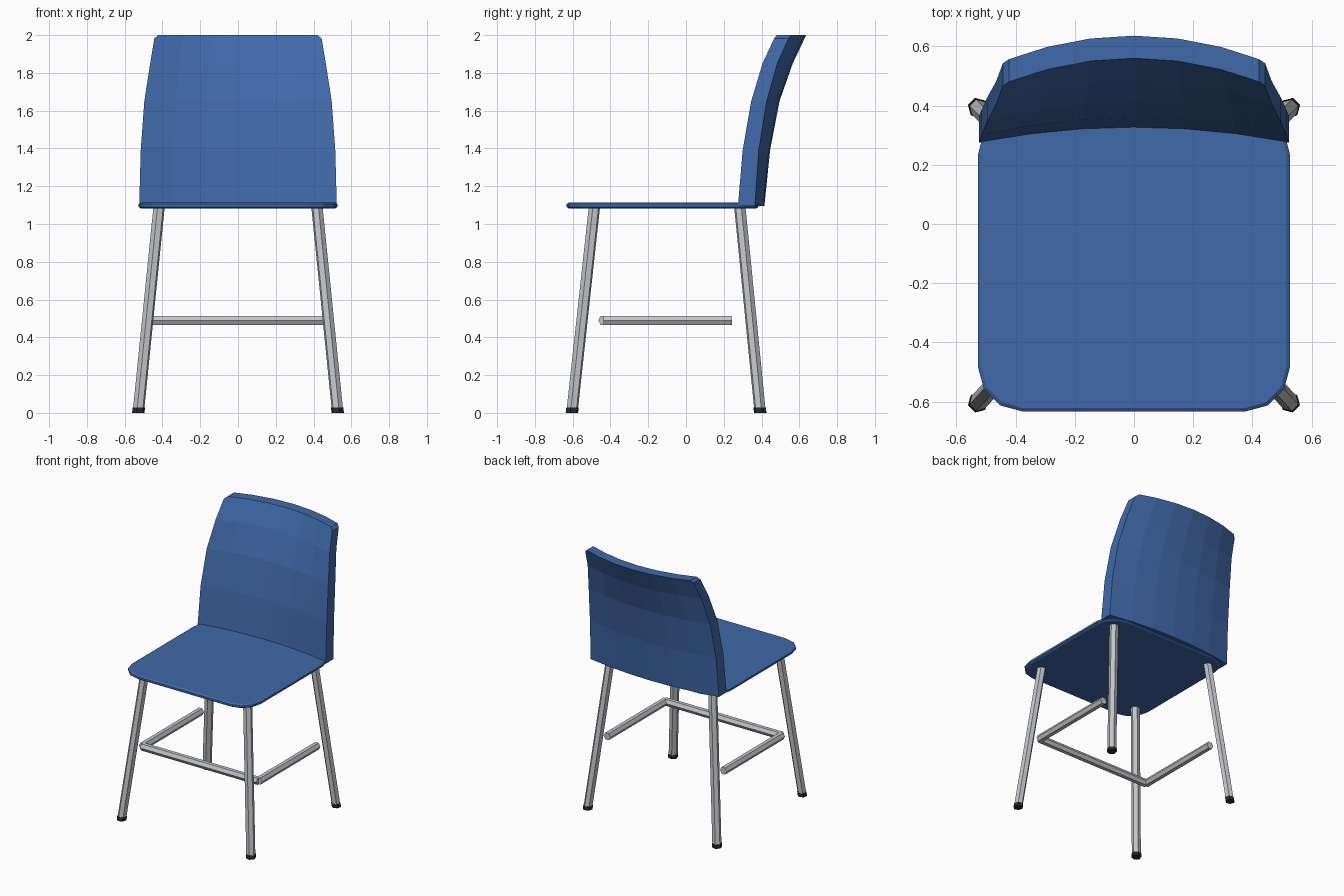
import bpy, bmesh, math
from mathutils import Vector

if "Cube" in bpy.data.objects:
    bpy.data.objects.remove(bpy.data.objects["Cube"])


def material(name, rgb):
    m = bpy.data.materials.new(name)
    m.diffuse_color = (*rgb, 1)
    m.use_nodes = True
    m.node_tree.nodes["Principled BSDF"].inputs["Base Color"].default_value = m.diffuse_color
    return m


BLUE = material("blue shell", (0.052, 0.142, 0.40))
METAL = material("grey metal", (0.54, 0.56, 0.59))
BLACK = material("black rubber", (0.022, 0.022, 0.024))


def finish(name, bm, mat):
    bmesh.ops.recalc_face_normals(bm, faces=bm.faces)
    me = bpy.data.meshes.new(name)
    bm.to_mesh(me)
    bm.free()
    me.materials.append(mat)
    ob = bpy.data.objects.new(name, me)
    bpy.context.collection.objects.link(ob)
    return ob


def loft(bm, rings):
    """Bridge equal closed rings of points and cap both ends."""
    vs = [[bm.verts.new(p) for p in r] for r in rings]
    n = len(vs[0])
    for a, b in zip(vs, vs[1:]):
        for i in range(n):
            j = (i + 1) % n
            bm.faces.new((a[i], a[j], b[j], b[i]))
    bm.faces.new(vs[0])
    bm.faces.new(vs[-1])


def hexagon(c, u, v, r, turn):
    c, u, v = Vector(c), Vector(u), Vector(v)
    angles = [math.radians(turn + 60 * i) for i in range(6)]
    return [c + r * (math.cos(a) * u + math.sin(a) * v) for a in angles]


def hex_tube(name, a, b, u, v, r, turn, mat):
    bm = bmesh.new()
    loft(bm, [hexagon(a, u, v, r, turn), hexagon(b, u, v, r, turn)])
    return finish(name, bm, mat)


# Seat: rounded rectangle with a chamfered rim
def seat_ring(z, inset):
    hx, y0, y1, r = 0.527, -0.633, 0.385, 0.15
    pts = []
    corners = [(hx - r, y1 - r, 0), (-hx + r, y1 - r, 90),
               (-hx + r, y0 + r, 180), (hx - r, y0 + r, 270)]
    for cx, cy, start in corners:
        for k in range(4):
            a = math.radians(start + 30 * k)
            pts.append((cx + (r - inset) * math.cos(a),
                        cy + (r - inset) * math.sin(a), z))
    return pts


bm = bmesh.new()
loft(bm, [seat_ring(1.083, 0.012), seat_ring(1.091, 0),
          seat_ring(1.105, 0), seat_ring(1.113, 0.012)])
finish("seat", bm, BLUE)

# Backrest rows: height, half width, centre back y, thickness, sideways sag
ROWS = [(1.095, 0.523, 0.415, 0.090, 0.050),
        (1.39, 0.515, 0.445, 0.085, 0.060),
        (1.65, 0.496, 0.495, 0.082, 0.068),
        (1.85, 0.465, 0.565, 0.078, 0.082),
        (2.00, 0.440, 0.636, 0.076, 0.085)]
rings = []
for z, w, y, t, sag in ROWS:
    us = [i / 3 for i in range(-3, 4)]
    front = [(w * u, y - t - sag * u * u, z) for u in us]
    back = [(w * u, y - sag * u * u, z) for u in reversed(us)]
    rings.append(front + back)
bm = bmesh.new()
vs = [[bm.verts.new(p) for p in r] for r in rings]
for a, b in zip(vs, vs[1:]):
    for i in range(14):
        j = (i + 1) % 14
        bm.faces.new((a[i], a[j], b[j], b[i]))
for ring in (vs[0], vs[-1]):
    for i in range(6):
        bm.faces.new((ring[i], ring[i + 1], ring[12 - i], ring[13 - i]))
# small chamfer on the two upper corners
top = [e for e in bm.edges if all(v.co.z > 1.99 for v in e.verts)
       and abs(e.verts[0].co.x - e.verts[1].co.x) < 0.001
       and abs(e.verts[0].co.x) > 0.43]
bmesh.ops.bevel(bm, geom=top, offset=0.018, segments=1, affect='EDGES')
finish("backrest", bm, BLUE)

# Splayed hexagonal legs with rubber feet
for side, sx in (("left", -1), ("right", 1)):
    for end, sy, fy, ty in (("front", -1, -0.604, -0.485), ("back", 1, 0.393, 0.285)):
        foot = Vector((sx * 0.528, fy, 0))
        head = Vector((sx * 0.418, ty, 1.09))
        turn = math.degrees(math.atan2(sy, sx)) + 30
        low = foot.lerp(head, 0.01)
        cap = foot.lerp(head, 0.025)
        hex_tube(f"{end}_{side}_leg", low, head, (1, 0, 0), (0, 1, 0), 0.031, turn, METAL)
        hex_tube(f"{end}_{side}_foot", foot, cap, (1, 0, 0), (0, 1, 0), 0.034, turn, BLACK)

# Footrest: front bar and two side bars
Z, X, YF, YB = 0.49, 0.475, -0.437, 0.243
hex_tube("front_bar", (-X, YF, Z), (X, YF, Z), (0, 1, 0), (0, 0, 1), 0.028, 0, METAL)
for side, sx in (("left", -1), ("right", 1)):
    hex_tube(f"{side}_bar", (sx * X, YF, Z), (sx * X, YB, Z),
             (1, 0, 0), (0, 0, 1), 0.028, 0, METAL)
